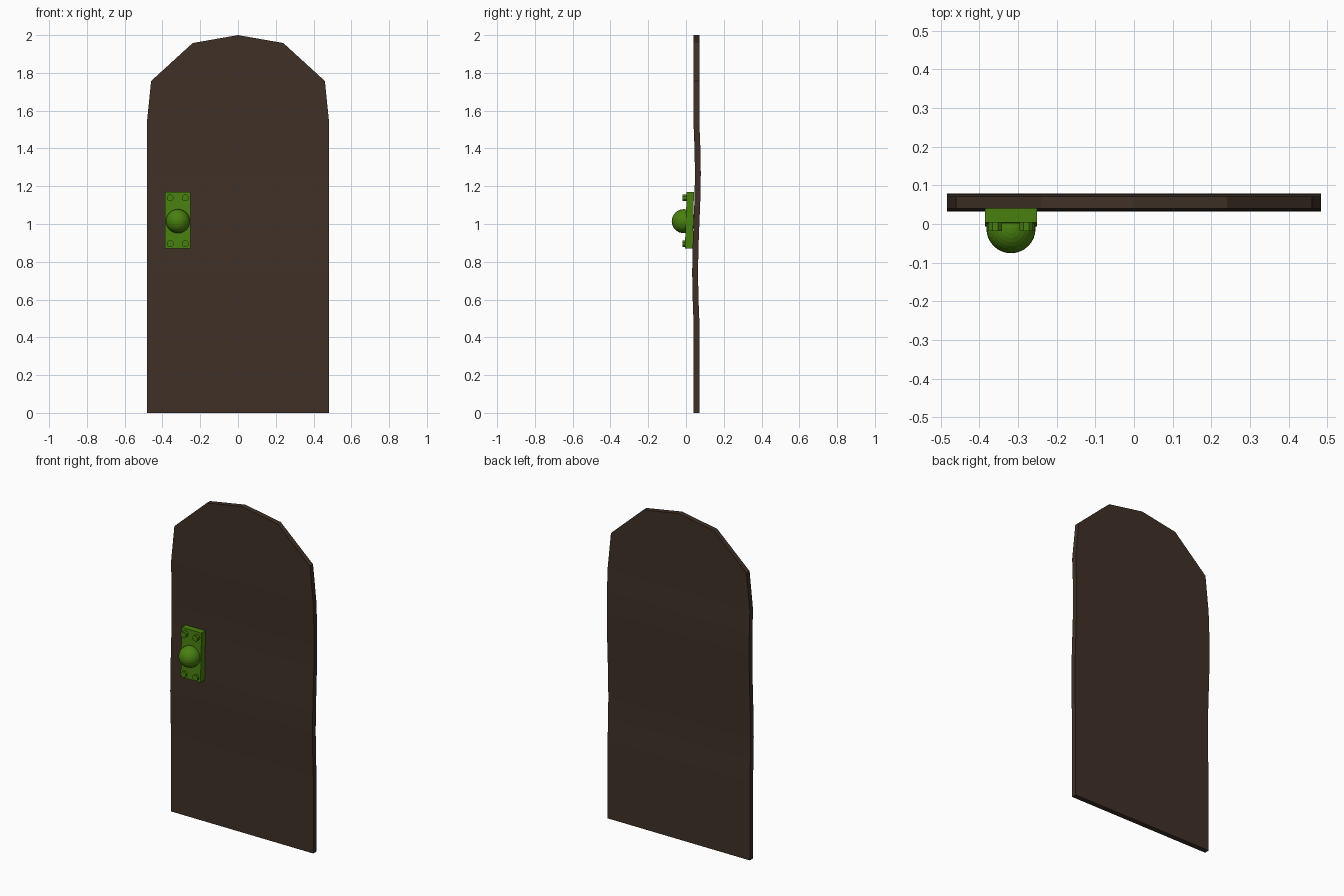
import bpy, bmesh, math
from mathutils import Matrix, Vector

if "Cube" in bpy.data.objects:
    bpy.data.objects.remove(bpy.data.objects["Cube"])


def material(name, rgb):
    m = bpy.data.materials.new(name)
    m.diffuse_color = (*rgb, 1)
    m.use_nodes = True
    m.node_tree.nodes["Principled BSDF"].inputs["Base Color"].default_value = m.diffuse_color
    return m


wood = material("dark brown wood", (0.050, 0.030, 0.020))
green = material("green metal", (0.066, 0.215, 0.005))


def finish(name, bm, mat):
    bmesh.ops.recalc_face_normals(bm, faces=bm.faces)
    me = bpy.data.meshes.new(name)
    bm.to_mesh(me)
    bm.free()
    ob = bpy.data.objects.new(name, me)
    bpy.context.collection.objects.link(ob)
    me.materials.append(mat)
    return ob


# Door: arched slab with a shallow S-shaped warp across its height
def warp(z):
    if 0.48 < z < 1.53:
        return 0.0555 - 0.0073 * math.sin(2 * math.pi * (z - 0.48) / 1.05)
    return 0.0555


levels = [0, 0.48] + [0.48 + 1.05 * i / 8 for i in range(1, 8)]
half = [(0.483, z) for z in levels] + [(0.483, 1.53), (0.46, 1.757), (0.24, 1.958)]
bm = bmesh.new()
rows = []
for x, z in half:
    rows.append([bm.verts.new((sx * x, warp(z) + dy, z))
                 for sx, dy in ((-1, -0.0155), (1, -0.0155), (1, 0.0155), (-1, 0.0155))])
for a, b in zip(rows, rows[1:]):
    for i in range(4):
        j = (i + 1) % 4
        bm.faces.new((a[i], a[j], b[j], b[i]))
bm.faces.new(rows[0])
tip_f = bm.verts.new((0, 0.040, 2))
tip_b = bm.verts.new((0, 0.071, 2))
t = rows[-1]
for f in ((t[0], t[1], tip_f), (t[2], t[3], tip_b),
          (t[1], t[2], tip_b, tip_f), (t[3], t[0], tip_f, tip_b)):
    bm.faces.new(f)
finish("door_panel", bm, wood)

# Back plate: slightly leaning with the warp of the door
bm = bmesh.new()
bmesh.ops.create_cube(bm, size=1)
for v in bm.verts:
    top = v.co.z > 0
    front = v.co.y < 0
    y = (0.004 if front else 0.042) if top else (-0.006 if front else 0.036)
    v.co = Vector((-0.318 + v.co.x * 0.135, y, 1.17 if top else 0.87))
finish("lock_plate", bm, green)

# Screw heads at the plate corners
for i, x in enumerate((-0.359, -0.279)):
    for k, z in enumerate((0.895, 1.138)):
        bm = bmesh.new()
        y0, y1 = (-0.018, 0.010)
        bmesh.ops.create_cone(
            bm, cap_ends=True, segments=8, radius1=0.019, radius2=0.019, depth=y1 - y0,
            matrix=Matrix.Translation((x, (y0 + y1) / 2, z)) @ Matrix.Rotation(math.pi / 2, 4, 'X')
            @ Matrix.Rotation(math.pi / 8, 4, 'Z'))
        finish(f"screw_{i}{k}", bm, green)

# Round knob
bm = bmesh.new()
bmesh.ops.create_uvsphere(bm, u_segments=32, v_segments=16, radius=0.0635,
                          matrix=Matrix.Translation((-0.318, -0.012, 1.015)))
finish("door_knob", bm, green)
